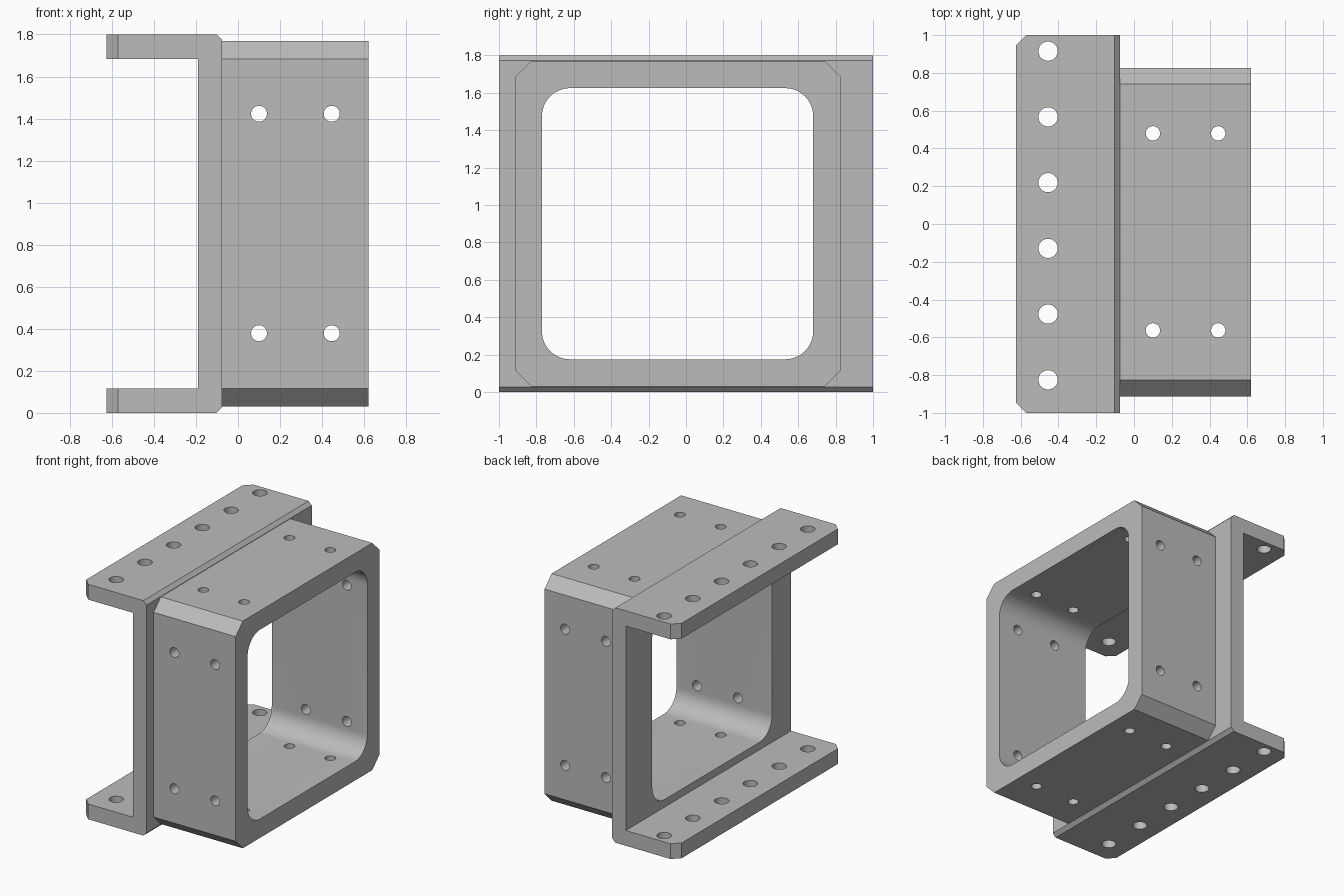
import bpy
import bmesh
from math import pi, cos, sin
from mathutils import Vector

cube = bpy.data.objects.get("Cube")
if cube:
    bpy.data.objects.remove(cube, do_unlink=True)

# Single machined metal colour
steel = bpy.data.materials.new("grey steel")
steel.use_nodes = True
STEEL = (0.5, 0.5, 0.5, 1)
steel.diffuse_color = STEEL
steel.node_tree.nodes["Principled BSDF"].inputs["Base Color"].default_value = STEEL


def prism(name, outline, axis, start, end):
    """Extrude a 2D outline along x, y or z; outline uses the other two axes in order."""
    def place(p, d):
        return {"x": (d, *p), "y": (p[0], d, p[1]), "z": (*p, d)}[axis]
    bm = bmesh.new()
    face = bm.faces.new([bm.verts.new(place(p, start)) for p in outline])
    grown = bmesh.ops.extrude_face_region(bm, geom=[face])["geom"]
    shift = Vector(place((0, 0), end - start))
    bmesh.ops.translate(bm, verts=[v for v in grown if isinstance(v, bmesh.types.BMVert)], vec=shift)
    bmesh.ops.recalc_face_normals(bm, faces=bm.faces)
    mesh = bpy.data.meshes.new(name)
    bm.to_mesh(mesh)
    bm.free()
    mesh.materials.append(steel)
    obj = bpy.data.objects.new(name, mesh)
    bpy.context.collection.objects.link(obj)
    return obj


def circle(u, v, r, n=32):
    return [(u + r * cos(2 * pi * i / n), v + r * sin(2 * pi * i / n)) for i in range(n)]


def cornered_rect(u0, u1, v0, v1, r, steps):
    """Rectangle with chamfered (steps=1) or rounded corners."""
    corners = [(u1 - r, v1 - r), (u0 + r, v1 - r), (u0 + r, v0 + r), (u1 - r, v0 + r)]
    return [(u + r * cos(a), v + r * sin(a))
            for k, (u, v) in enumerate(corners)
            for a in [(k + i / steps) * pi / 2 for i in range(steps + 1)]]


def combine(target, tool, operation):
    mod = target.modifiers.new(operation.lower(), "BOOLEAN")
    mod.object, mod.operation, mod.solver = tool, operation, "EXACT"
    bpy.ops.object.select_all(action="DESELECT")
    bpy.context.view_layer.objects.active = target
    target.select_set(True)
    bpy.ops.object.modifier_apply(modifier=mod.name)
    bpy.data.objects.remove(tool, do_unlink=True)


# C-shaped channel with bevelled outer edges
HEIGHT, WALL, BACK, WEB, FACE, BEVEL = 1.8, 0.117, -0.625, -0.19, -0.075, 0.027
lower = [(WEB, WALL), (BACK, WALL), (BACK, 0), (FACE - BEVEL, 0), (FACE, BEVEL)]
upper = [(x, HEIGHT - z) for x, z in reversed(lower)]
bracket = prism("mounting_bracket", lower + upper, "y", -1, 1)

# Trim the flange corners
CUT = 0.055
plan = [(BACK, CUT - 1), (BACK + CUT, -1), (0, -1), (0, 1), (BACK + CUT, 1), (BACK, 1 - CUT)]
combine(bracket, prism("flange_trim", plan, "z", -0.1, HEIGHT + 0.1), "INTERSECT")

# Chamfered square sleeve, set into the web
sleeve = cornered_rect(-0.913, 0.827, 0.03, 1.77, 0.086, 1)
combine(bracket, prism("sleeve", sleeve, "x", FACE - 0.05, 0.62), "UNION")

# Rounded opening through sleeve and web
opening = cornered_rect(-0.77, 0.68, 0.175, 1.625, 0.15, 12)
combine(bracket, prism("opening", opening, "x", -0.4, 0.8), "DIFFERENCE")

# Row of bolt holes through both flanges
for i in range(6):
    hole = circle(-0.455, -0.825 + i * 0.348, 0.051)
    combine(bracket, prism("flange_hole", hole, "z", -0.1, 1.9), "DIFFERENCE")

# Bolt holes through the four sleeve walls
for x in (0.1, 0.446):
    for y in (-0.563, 0.48):
        combine(bracket, prism("top_hole", circle(x, y, 0.038), "z", -0.1, 1.9), "DIFFERENCE")
    for z in (0.379, 1.423):
        combine(bracket, prism("side_hole", circle(x, z, 0.038), "y", -1.1, 1.1), "DIFFERENCE")

bpy.ops.object.shade_smooth_by_angle(angle=pi / 6)
